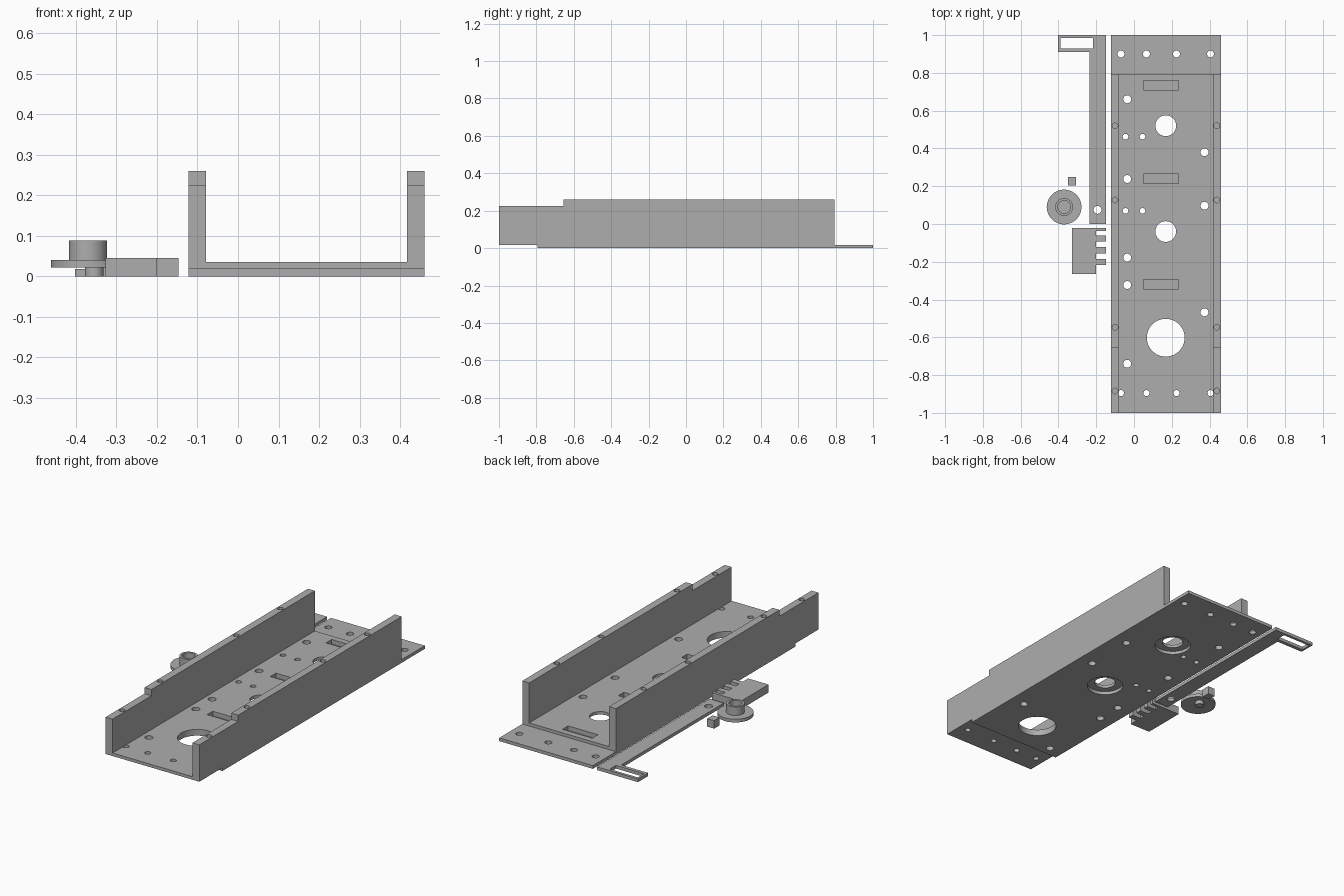
import bpy, bmesh, math

if "Cube" in bpy.data.objects:
    bpy.data.objects.remove(bpy.data.objects["Cube"])

grey = bpy.data.materials.new("plain grey")
grey.diffuse_color = (0.42, 0.42, 0.42, 1)
grey.use_nodes = True
grey.node_tree.nodes["Principled BSDF"].inputs["Base Color"].default_value = grey.diffuse_color


def prism(bm, pts, lo, hi, axis="z"):
    """Extrude a closed outline along z (points x, y) or along x (points y, z)."""
    place = (lambda p, h: (p[0], p[1], h)) if axis == "z" else (lambda p, h: (h, p[0], p[1]))
    a = [bm.verts.new(place(p, lo)) for p in pts]
    b = [bm.verts.new(place(p, hi)) for p in pts]
    n = len(pts)
    bm.faces.new(a[::-1])
    bm.faces.new(b)
    for i in range(n):
        bm.faces.new((a[i], a[(i + 1) % n], b[(i + 1) % n], b[i]))


def rect(x0, x1, y0, y1):
    return [(x0, y0), (x1, y0), (x1, y1), (x0, y1)]


def lathe(bm, x, y, profile, n=32):
    """Revolve a stepped (radius, z) profile, capped at both ends."""
    rings = [[bm.verts.new((x + r * math.cos(2 * math.pi * i / n),
                            y + r * math.sin(2 * math.pi * i / n), z))
              for i in range(n)] for r, z in profile]
    for a, b in zip(rings, rings[1:]):
        for i in range(n):
            bm.faces.new((a[i], a[(i + 1) % n], b[(i + 1) % n], b[i]))
    bm.faces.new(rings[0][::-1])
    bm.faces.new(rings[-1])


def finish(bm, name):
    bmesh.ops.recalc_face_normals(bm, faces=bm.faces)
    me = bpy.data.meshes.new(name)
    bm.to_mesh(me)
    bm.free()
    ob = bpy.data.objects.new(name, me)
    me.materials.append(grey)
    bpy.context.collection.objects.link(ob)
    return ob


def cut(ob, bm, name):
    """Subtract the cutter shapes from the part and apply the result."""
    tool = finish(bm, name)
    tool.hide_render = True
    mod = ob.modifiers.new("cut", "BOOLEAN")
    mod.operation, mod.solver, mod.object = "DIFFERENCE", "EXACT", tool
    bpy.context.view_layer.objects.active = ob
    bpy.ops.object.modifier_apply(modifier=mod.name)
    bpy.data.objects.remove(tool)


def smooth(ob):
    bpy.ops.object.select_all(action="DESELECT")
    ob.select_set(True)
    bpy.context.view_layer.objects.active = ob
    bpy.ops.object.shade_smooth_by_angle(angle=math.radians(30))


# Channel: stepped side outline across the full width
bm = bmesh.new()
prism(bm, [(-1, .018), (-.795, .018), (-.795, 0), (1, 0), (1, .018), (.795, .018),
           (.795, .26), (-.655, .26), (-.655, .225), (-1, .225)], -.122, .46, "x")
channel = finish(bm, "channel")

# Hollow between the two walls
bm = bmesh.new()
prism(bm, rect(-.079, .417, -1.1, 1.1), .035, .4)
cut(channel, bm, "hollow_cutter")

# Holes and pockets in the floor and wall tops
bm = bmesh.new()
for x in (-.069, .066, .225, .405):
    lathe(bm, x, .9, [(.0185, -.02), (.0185, .036)], 20)
    lathe(bm, x, -.895, [(.016, -.02), (.016, .036)], 20)
for x, ys in ((-.036, (.66, .238, -.178, -.323, -.74)), (.373, (.38, .097, -.468))):
    for y in ys:
        lathe(bm, x, y, [(.021, -.02), (.021, .05)], 20)
for x in (-.045, .045):
    for y in (.463, .07):
        lathe(bm, x, y, [(.015, -.02), (.015, .05)], 20)
for y in (.52, -.04):
    lathe(bm, .168, y, [(.095, -.02), (.095, .018), (.055, .018), (.055, .05)])
lathe(bm, .168, -.602, [(.1, -.02), (.1, .05)], 48)
for y in (.735, .24, -.32):
    prism(bm, rect(.05, .235, y - .025, y + .025), .009, .06)
for x in (-.1005, .4385):
    for y in (.52, .127, -.547, -.884):
        lathe(bm, x, y, [(.015, .13), (.015, .3)], 20)
cut(channel, bm, "hole_cutter")
smooth(channel)

# Flat slider arm with a framed window and a pin hole
bm = bmesh.new()
prism(bm, [(-.235, 0), (-.147, 0), (-.147, 1), (-.402, 1), (-.402, .91), (-.235, .91)], 0, .018)
arm = finish(bm, "slider_arm")
bm = bmesh.new()
prism(bm, rect(-.39, -.216, .93, .985), -.05, .05)
lathe(bm, -.193, .075, [(.021, -.05), (.021, .05)], 20)
cut(arm, bm, "arm_cutter")
smooth(arm)

# Comb block with four teeth
outline = [(-.147, -.02)]
teeth = [(-.02, -.037), (-.062, -.093), (-.122, -.156), (-.185, -.217)]
for top, bottom in teeth:
    if top != -.02:
        outline += [(-.2, top), (-.147, top)]
    outline += [(-.147, bottom), (-.2, bottom)]
outline += [(-.2, -.265), (-.327, -.265), (-.327, -.02)]
bm = bmesh.new()
prism(bm, outline, 0, .045)
finish(bm, "comb_block")

# Wheel with a raised hollow hub
bm = bmesh.new()
lathe(bm, -.37, .09, [(.092, .022), (.092, .04), (.047, .04), (.047, .088),
                      (.034, .088), (.034, .04)], 48)
smooth(finish(bm, "wheel"))

# Offset pin beneath the wheel
bm = bmesh.new()
lathe(bm, -.355, .12, [(.023, 0), (.023, .022)], 24)
smooth(finish(bm, "wheel_pin"))

# Small loose block
bm = bmesh.new()
prism(bm, rect(-.35, -.307, .203, .25), 0, .045)
finish(bm, "small_block")
